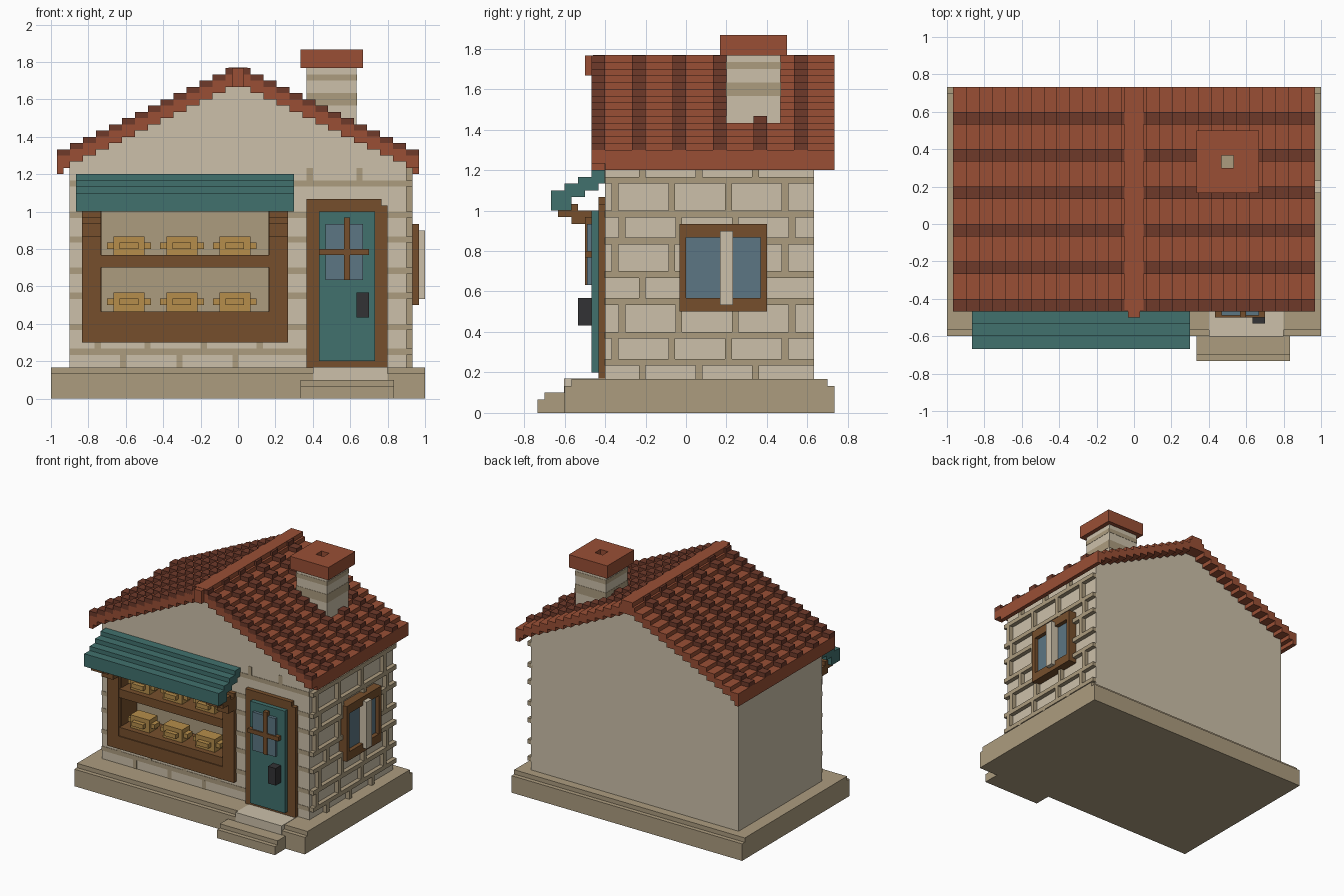
import bpy, bmesh

if "Cube" in bpy.data.objects:
    bpy.data.objects.remove(bpy.data.objects["Cube"])

U = 1 / 30  # one voxel


def mat(name, r, g, b):
    m = bpy.data.materials.new(name)
    m.diffuse_color = [(c / 255) ** 2.2 for c in (r, g, b)] + [1]
    m.use_nodes = True
    m.node_tree.nodes["Principled BSDF"].inputs["Base Color"].default_value = m.diffuse_color
    return m


STONE = mat("light_stone", 203, 191, 168)
TAN = mat("tan_stone", 171, 155, 126)
RED = mat("red_tile", 152, 80, 56)
DARK = mat("dark_tile", 110, 60, 46)
TEAL = mat("teal", 67, 112, 109)
WOOD = mat("wood", 117, 80, 48)
GLASS = mat("glass", 92, 117, 130)
CRUST = mat("crust", 180, 140, 76)
IRON = mat("iron", 54, 54, 56)


def finish(name, bm, m):
    bmesh.ops.recalc_face_normals(bm, faces=bm.faces[:])
    me = bpy.data.meshes.new(name)
    bm.to_mesh(me)
    bm.free()
    me.materials.append(m)
    ob = bpy.data.objects.new(name, me)
    bpy.context.collection.objects.link(ob)
    return ob


def boxes(name, m, *items):
    """One object from boxes given as (x0, x1, y0, y1, z0, z1)."""
    bm = bmesh.new()
    for x0, x1, y0, y1, z0, z1 in items:
        for v in bmesh.ops.create_cube(bm, size=1)["verts"]:
            v.co = (x1 if v.co.x > 0 else x0, y1 if v.co.y > 0 else y0,
                    z1 if v.co.z > 0 else z0)
    return finish(name, bm, m)


def extrude(name, m, profile, spans):
    """Extrude an xz profile along each (y0, y1) span."""
    bm = bmesh.new()
    for y0, y1 in spans:
        f = bm.faces.new([bm.verts.new((x, y0, z)) for x, z in profile])
        r = bmesh.ops.extrude_face_region(bm, geom=[f])
        for v in r["geom"]:
            if isinstance(v, bmesh.types.BMVert):
                v.co.y = y1
    return finish(name, bm, m)


# Plinth and steps
boxes("plinth", TAN, (-1, 1, -.6, .733, 0, .133), (-1, 1, -.567, .7, .133, .167))
boxes("lower_step", TAN, (.333, .833, -.733, -.6, 0, .067), (.333, .833, -.7, -.6, .067, .1))
boxes("threshold", STONE, (.4, .8, -.602, -.4, .1, .17))

# Walls with the display window cut out
walls = extrude("walls", STONE, [(-.9, .16), (.9, .16), (.9, 1.29), (0, 1.70), (-.9, 1.29)],
                [(-.4, .633)])
cutter = boxes("window_cutter", STONE, (-.733, .167, -.6, -.2, .4, 1.0))
cutter.hide_render = True
cutter.hide_viewport = True
cut = walls.modifiers.new("opening", "BOOLEAN")
cut.operation, cut.object, cut.solver = "DIFFERENCE", cutter, "EXACT"

# Raised mortar on the right wall, broken by the side window
levels = [k * U for k in (7, 11, 16, 20, 25, 29, 34)]
bars = [(.89, .933, -.4, .633, z, z + U) for z in levels]
rows = list(zip([.167] + [z + U for z in levels], levels + [1.26]))
starts = [-.233, -.367, -.333, -.233, -.367, -.333, -.367, -.233]
for (z0, z1), y in zip(rows, starts):
    while y < .6:
        if not (0 <= y < .36 and z0 > .5 and z1 < .9):
            bars.append((.89, .933, y, y + U, z0, z1))
        y += 8.4 * U
boxes("side_mortar", TAN, *bars)

# Flush mortar lines on the front
lines = [(-.9, .367, -.403, -.39, levels[0], levels[0] + U), (.8, .9, -.403, -.39, levels[0], levels[0] + U)]
for i, z in enumerate(levels[1:]):
    for x0, x1 in ((-.9, -.833), (.267, .367), (.8, .9)):
        lines.append((x0, x1, -.403, -.39, z, z + U))
lines.append((.3, .9, -.403, -.39, levels[-1], levels[-1] + U))
lines += [(x, x + U, -.403, -.39, .267, .3) for x in (-.767, -.5, -.2, .1)]
lines += [(x, x + U, -.403, -.39, .167, .233) for x in (-.63, -.33, -.03)]
lines += [(x, x + U, -.403, -.39, 1.167, 1.233) for x in (.367, .633)]
boxes("front_mortar", TAN, *lines)

# Display window: frame, lining, shelf
boxes("display_frame", WOOD,
      (-.833, -.733, -.433, -.39, .3, 1.0), (.167, .267, -.433, -.39, .3, 1.0),
      (-.733, .167, -.433, -.39, .3, .4))
boxes("display_lining", WOOD, (-.74, -.73, -.4, -.2, .4, 1.0), (.164, .174, -.4, -.2, .4, 1.0))
boxes("display_back", TAN, (-.74, .17, -.21, -.19, .4, 1.01))
boxes("display_shelves", WOOD, (-.733, .167, -.425, -.2, .4, .467), (-.733, .167, -.425, -.2, .7, .767))

# Loaves of bread
for z in (.467, .767):
    for i, x in enumerate((-.583, -.3, -.017)):
        y = -.333
        boxes(f"loaf_{i}_{'low' if z < .6 else 'high'}", CRUST,
              (x - .083, x + .083, y - .05, y + .05, z, z + .1),
              (x - .117, x + .117, y - .033, y + .033, z + .033, z + .067),
              (x - .05, x + .05, y - .083, y + .083, z + .033, z + .067))

# Awning and its brackets
boxes("awning", TEAL, (-.867, .3, -.667, -.567, 1.0, 1.1), (-.867, .3, -.6, -.5, 1.067, 1.133),
      (-.867, .3, -.533, -.433, 1.1, 1.167), (-.867, .3, -.467, -.39, 1.133, 1.2))
for name, x in (("left", -.833), ("right", .167)):
    boxes(f"awning_bracket_{name}", WOOD,
          (x, x + .1, -.633, -.533, .967, 1.033), (x, x + .1, -.567, -.467, .933, 1.0),
          (x, x + .1, -.5, -.42, .867, .967))

# Door
boxes("door_frame", WOOD, (.367, .433, -.433, -.39, .167, 1.067), (.733, .8, -.433, -.39, .167, 1.033),
      (.433, .767, -.433, -.39, 1.0, 1.067), (.433, .733, -.433, -.39, .167, .2))
boxes("door", TEAL, (.433, .733, -.467, -.39, .2, 1.0))
boxes("door_glass", GLASS, (.467, .667, -.49, -.45, .633, .933))
boxes("door_glazing_bars", WOOD, (.567, .6, -.5, -.45, .633, .967), (.433, .7, -.5, -.45, .767, .8))
boxes("door_handle", IRON, (.633, .7, -.533, -.45, .433, .567))

# Side window
boxes("side_window_frame", WOOD, (.89, .967, -.033, 0, .5, .933), (.89, .967, .367, .4, .5, .933),
      (.89, .967, 0, .367, .5, .567), (.89, .967, 0, .367, .867, .933))
boxes("side_window_glass", GLASS, (.89, .935, 0, .367, .567, .867))
boxes("side_window_mullion", STONE, (.89, 1.0, .167, .233, .533, .9))


# Stepped roof: red slabs carrying raised dark ribs
N, W = 13, .9 / 13


def stairs(base):
    half = []
    for i in range(N):
        half += [(-.967 + W * i, base + U * i), (-.967 + W * (i + 1), base + U * i)]
    half += [(-.067, base + U * N)]
    return half + [(-x, z) for x, z in reversed(half)]


def band(bottom, top):
    return stairs(bottom) + stairs(top)[::-1]


extrude("roof_tiles", RED, band(1.233, 1.3), [(-.467, .733)])
extrude("roof_ribs", DARK, band(1.295, 1.333), [(-.467 + .2 * i, -.4 + .2 * i) for i in range(6)])
boxes("eaves", RED, (-.967, -.933, -.467, .733, 1.2, 1.24), (.933, .967, -.4, .733, 1.2, 1.24))
boxes("ridge_cap", RED, (-.05, .05, -.46, .733, 1.7, 1.769), (-.033, .033, -.5, -.45, 1.667, 1.767))

# Chimney with an open cap
boxes("chimney", STONE, (.367, .633, .2, .467, 1.4, 1.78))
boxes("chimney_bands", TAN, *[(.365, .635, .198, .469, z, z + h) for z, h in ((1.567, .067), (1.7, U))],
      (.46, .54, .29, .375, 1.77, 1.785))
boxes("chimney_cap", RED, (.333, .467, .167, .5, 1.767, 1.867), (.533, .667, .167, .5, 1.767, 1.867),
      (.467, .533, .167, .3, 1.767, 1.867), (.467, .533, .367, .5, 1.767, 1.867))
